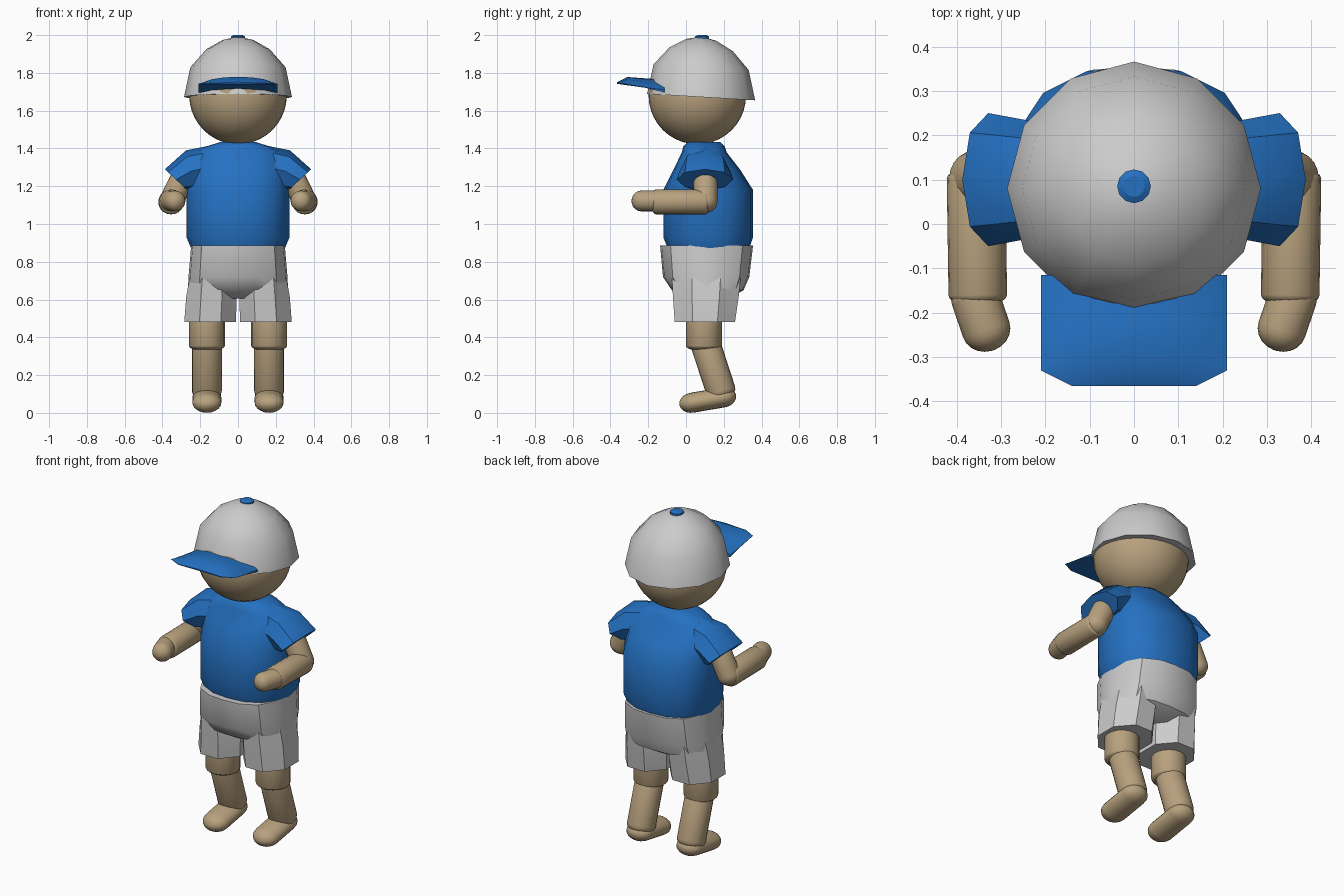
import bpy, bmesh
from math import sin, cos, pi, radians
from mathutils import Vector

if "Cube" in bpy.data.objects:
    bpy.data.objects.remove(bpy.data.objects["Cube"])


def material(name, rgb):
    m = bpy.data.materials.new(name)
    m.diffuse_color = (*rgb, 1)
    m.use_nodes = True
    m.node_tree.nodes["Principled BSDF"].inputs["Base Color"].default_value = m.diffuse_color
    return m


BLUE = material("blue", (0.018, 0.165, 0.54))
SKIN = material("tan", (0.48, 0.36, 0.21))


def finish(name, bm, mat=None, angle=40):
    bmesh.ops.recalc_face_normals(bm, faces=bm.faces)
    me = bpy.data.meshes.new(name)
    bm.to_mesh(me)
    bm.free()
    ob = bpy.data.objects.new(name, me)
    bpy.context.collection.objects.link(ob)
    if mat:
        me.materials.append(mat)
    if angle:
        bpy.ops.object.select_all(action='DESELECT')
        ob.select_set(True)
        bpy.context.view_layer.objects.active = ob
        bpy.ops.object.shade_smooth_by_angle(angle=radians(angle))
    return ob


def loft(name, rings, mat=None, angle=40):
    """Skin equal-length rings of points and cap both ends."""
    bm = bmesh.new()
    rows = [[bm.verts.new(p) for p in r] for r in rings]
    n = len(rows[0])
    for a, b in zip(rows, rows[1:]):
        for i in range(n):
            j = (i + 1) % n
            bm.faces.new((a[i], a[j], b[j], b[i]))
    bm.faces.new(rows[0])
    bm.faces.new(rows[-1])
    return finish(name, bm, mat, angle)


def oval(z, x, rx, y0, y1, n=16, power=2.0, turn=0.0):
    """Horizontal superellipse ring spanning y0..y1."""
    pts = []
    for i in range(n):
        t = 2 * pi * i / n + turn
        c, s = cos(t), sin(t)
        k = (abs(c) ** power + abs(s) ** power) ** (-1 / power)
        pts.append((x + rx * c * k, (y0 + y1) / 2 + (y1 - y0) / 2 * s * k, z))
    return pts


def capsule(name, a, b, r, flat=1.0, cap=0.9, mat=SKIN, n=20):
    """Round-ended limb segment from a to b."""
    a, b = Vector(a), Vector(b)
    q = (b - a).to_track_quat('Z', 'Y')
    length, rings = (b - a).length, []
    prof = [(-sin(t) * r * cap, cos(t) * r) for t in (1.5, 1.2, 0.9, 0.6, 0.3, 0)]
    prof += [(length - h, w) for h, w in reversed(prof)]
    for h, w in prof:
        ring = [(w * cos(2 * pi * i / n), w * flat * sin(2 * pi * i / n), h) for i in range(n)]
        rings.append([a + q @ Vector(p) for p in ring])
    return loft(name, rings, mat)


# head
bpy.ops.mesh.primitive_uv_sphere_add(segments=32, ring_count=20, radius=0.258, location=(0, 0.06, 1.68))
head = bpy.context.object
head.name = "head"
head.data.materials.append(SKIN)
bpy.ops.object.shade_smooth()

# cap: twelve-sided dome with a slightly tilted lower edge
dome = []
for z, r in ((1.672, 0.286), (1.83, 0.252), (1.925, 0.168), (1.975, 0.08), (1.988, 0.02)):
    ring = oval(z, 0, r, 0.08 - r, 0.08 + r, n=12)
    dome.append([(x, y, w - 0.06 * (y - 0.08)) for x, y, w in ring])
loft("cap_dome", dome, None, 45)
loft("cap_button", [oval(z, 0, r, 0.085 - r, 0.085 + r, n=12)
                    for z, r in ((1.975, 0.038), (1.992, 0.038), (2.0, 0.024))], BLUE, 30)

# brim: arched top, flatter underside, sections run across x
brim = []
for x in (-0.21, -0.195, -0.14, -0.07, 0, 0.07, 0.14, 0.195, 0.21):
    u = abs(x) / 0.21
    front = -0.365 + (0.035 * (u - 0.67) / 0.33 if u > 0.67 else 0)
    top = 1.778 - 0.04 * u ** 3
    back = 1.765 - 0.055 * u ** 2
    brim.append([(x, front, 1.751 - 0.008 * u), (x, -0.31, top), (x, -0.22, (top + back) / 2),
                 (x, -0.115, back), (x, -0.115, 1.697), (x, -0.22, 1.722), (x, front, 1.742)])
loft("cap_brim", brim, BLUE, 35)

# shirt body
loft("shirt", [oval(z, 0, rx, y0, y1, power=2.4) for z, rx, y0, y1 in (
    (0.84, 0.235, -0.085, 0.325), (0.93, 0.273, -0.12, 0.355), (1.18, 0.273, -0.12, 0.355),
    (1.29, 0.268, -0.065, 0.285), (1.38, 0.23, -0.022, 0.215), (1.41, 0.17, -0.015, 0.205),
    (1.435, 0.09, 0.01, 0.18))], BLUE, 50)

# shorts: hip block
loft("shorts_hips", [oval(z, 0, rx, y0, y1, power=2.7) for z, rx, y0, y1 in (
    (0.885, 0.248, -0.137, 0.355), (0.72, 0.262, -0.122, 0.335), (0.65, 0.265, -0.075, 0.305),
    (0.605, 0.12, 0.0, 0.23))], None, 35)

for s, side in ((1, "left"), (-1, "right")):
    # sleeve: slanted octagonal rings given by top and bottom points in x, z
    sleeve = []
    for tx, tz, bx, bz, w in ((0.10, 1.425, 0.10, 1.20, 0.10), (0.275, 1.39, 0.22, 1.17, 0.135),
                              (0.387, 1.29, 0.27, 1.18, 0.15)):
        cx, cz = (tx + bx) / 2, (tz + bz) / 2
        ring = []
        for i in range(8):
            c, d = cos(i * pi / 4), sin(i * pi / 4)
            ring.append((s * (cx + (tx - cx) * c), 0.1 + w * d, cz + (tz - cz) * c))
        sleeve.append(ring)
    loft(side + "_sleeve", sleeve, BLUE, 30)

    # arm and hand
    capsule(side + "_upper_arm", (s * 0.29, 0.103, 1.25), (s * 0.354, 0.103, 1.118), 0.064)
    capsule(side + "_forearm", (s * 0.356, 0.103, 1.117), (s * 0.352, -0.16, 1.117), 0.066, cap=0.4)
    capsule(side + "_hand", (s * 0.358, -0.165, 1.122), (s * 0.333, -0.238, 1.122), 0.055)

    # shorts leg
    loft(side + "_shorts_leg", [oval(z, s * x, rx, y0, y1, n=8, power=5, turn=pi / 8)
         for z, x, rx, y0, y1 in ((0.72, 0.14, 0.115, -0.075, 0.29),
                                  (0.62, 0.14, 0.134, -0.07, 0.28),
                                  (0.48, 0.148, 0.137, -0.06, 0.26))], None, 30)

    # leg and foot
    capsule(side + "_thigh", (s * 0.165, 0.095, 0.60), (s * 0.165, 0.095, 0.355), 0.095, cap=0.3)
    capsule(side + "_shin", (s * 0.165, 0.105, 0.36), (s * 0.165, 0.185, 0.115), 0.079, cap=0.6)
    capsule(side + "_foot", (s * 0.165, 0.197, 0.082), (s * 0.165, 0.033, 0.054), 0.077, flat=0.69)
